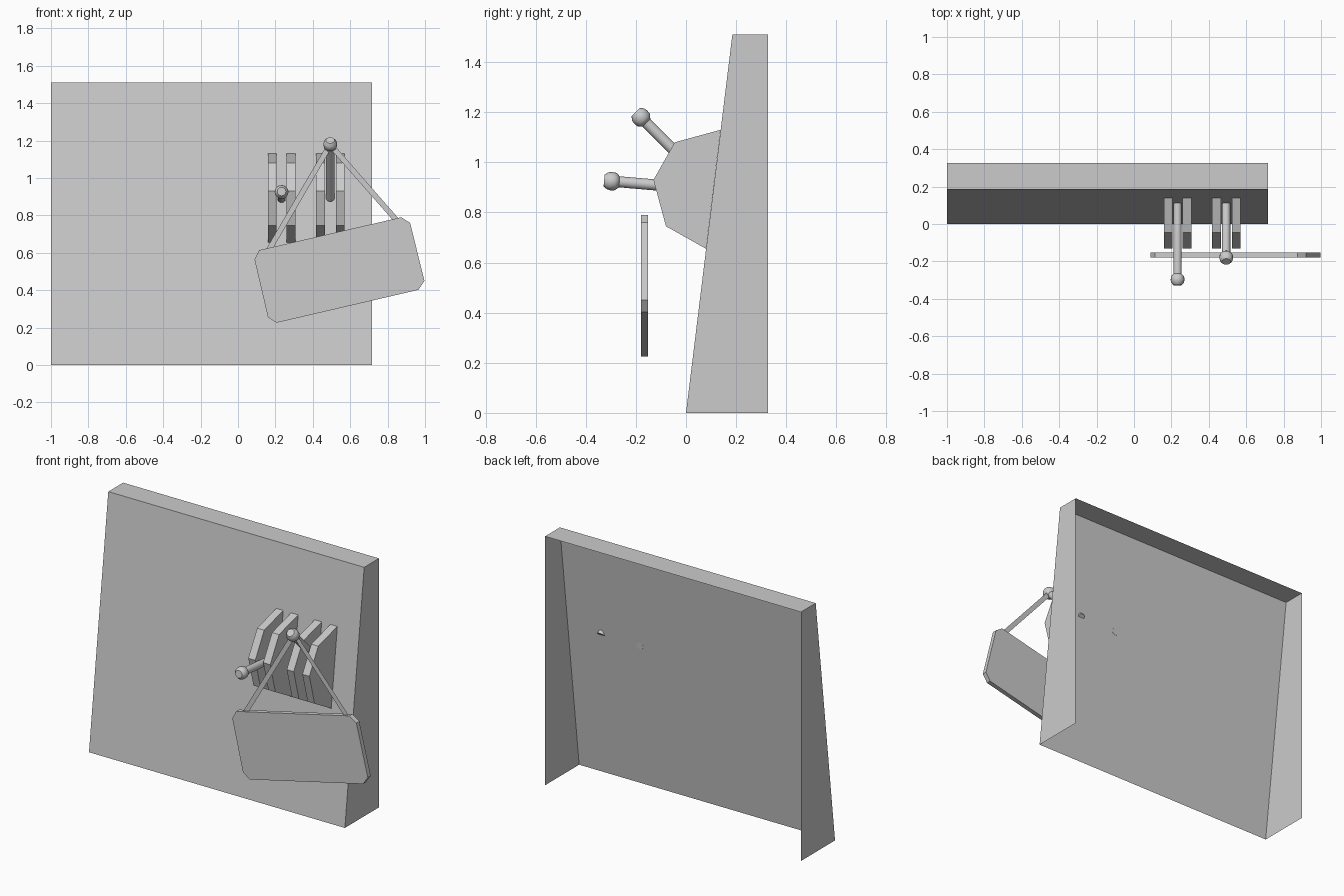
import bpy, bmesh, math
from mathutils import Vector, Matrix

if "Cube" in bpy.data.objects:
    bpy.data.objects.remove(bpy.data.objects["Cube"])


def make_object(name, verts, faces, fix=True):
    mesh = bpy.data.meshes.new(name)
    mesh.from_pydata([tuple(v) for v in verts], [], faces)
    obj = bpy.data.objects.new(name, mesh)
    bpy.context.collection.objects.link(obj)
    if fix:
        bm = bmesh.new()
        bm.from_mesh(mesh)
        bmesh.ops.recalc_face_normals(bm, faces=bm.faces)
        bm.to_mesh(mesh)
        bm.free()
    return obj


def prism(name, profile, a, b, place):
    """Extrude a 2D profile from a to b; place(p, q, t) gives the 3D point."""
    n = len(profile)
    verts = [place(p, q, t) for t in (a, b) for p, q in profile]
    faces = [tuple(range(n)), tuple(range(2 * n - 1, n - 1, -1))]
    faces += [(i, (i + 1) % n, (i + 1) % n + n, i + n) for i in range(n)]
    return make_object(name, verts, faces)


def lathe(name, profile, base, direction, segments=16):
    """Spin a (distance, radius) profile around an axis leaving the base point."""
    rot = Vector(direction).to_track_quat('Z', 'Y').to_matrix().to_4x4()
    mat = Matrix.Translation(base) @ rot
    verts, faces = [], []
    for d, r in profile:
        for k in range(segments):
            a = 2 * math.pi * k / segments
            verts.append(mat @ Vector((r * math.cos(a), r * math.sin(a), d)))
    for i in range(len(profile) - 1):
        for k in range(segments):
            j = (k + 1) % segments
            faces.append((i * segments + k, i * segments + j,
                          (i + 1) * segments + j, (i + 1) * segments + k))
    faces.append(tuple(range(segments)))
    faces.append(tuple(range((len(profile) - 1) * segments, len(profile) * segments)))
    obj = make_object(name, verts, faces)
    bpy.ops.object.select_all(action='DESELECT')
    bpy.context.view_layer.objects.active = obj
    obj.select_set(True)
    bpy.ops.object.shade_smooth_by_angle(angle=math.radians(50))
    return obj


# Panel: thin shell with sloped front, top and two sides; back and bottom open
side = [(0, 0), (0.185, 1.51), (0.327, 1.51), (0.327, 0)]
panel_verts = [(x, y, z) for x in (-1.0, 0.717) for y, z in side]
make_object("panel", panel_verts,
            [(0, 4, 5, 1), (1, 5, 6, 2), (0, 1, 2, 3), (4, 7, 6, 5)], fix=False)

# Bracket plates: two pairs standing on the panel front
bracket = [(0.138, 1.13), (-0.045, 1.08), (-0.13, 0.93), (-0.08, 0.745), (0.08, 0.655)]
for i, x in enumerate((0.16, 0.26, 0.418, 0.523)):
    prism(f"bracket_plate_{i + 1}", bracket, x, x + 0.047,
          lambda y, z, t: (t, y, z))

# Levers: rod and rounded knob, one level and one raised
for name, x, tip in (("level", 0.233, (-0.297, 0.925)), ("raised", 0.493, (-0.18, 1.18))):
    base = Vector((x, 0.11, 0.89))
    axis = Vector((x, *tip)) - base
    length = axis.length
    lathe(f"lever_rod_{name}", [(0, 0.022), (length, 0.022)], base, axis)
    knob = [(-0.031, 0.022), (-0.016, 0.035), (0.002, 0.037),
            (0.016, 0.034), (0.030, 0.023)]
    lathe(f"lever_knob_{name}", [(length + d, r) for d, r in knob], base, axis)

# Hanging sign: tilted board with clipped corners
board = [(0.088, 0.565), (0.113, 0.614), (0.873, 0.79), (0.92, 0.76),
         (0.997, 0.45), (0.965, 0.402), (0.206, 0.226), (0.16, 0.256)]
prism("hanging_sign", board, -0.18, -0.152, lambda x, z, t: (x, t, z))

# Flat straps from the raised knob to the sign
for name, end in (("left", (0.163, 0.612)), ("right", (0.853, 0.768))):
    a, b = Vector((0.493, 1.178)), Vector(end)
    d = (b - a).normalized() * 0.0145
    s = Vector((-d.y, d.x))
    corners = [a + s, a - s, b - s, b + s]
    make_object(f"strap_{name}", [(c.x, -0.166, c.y) for c in corners],
                [(3, 2, 1, 0)], fix=False)
